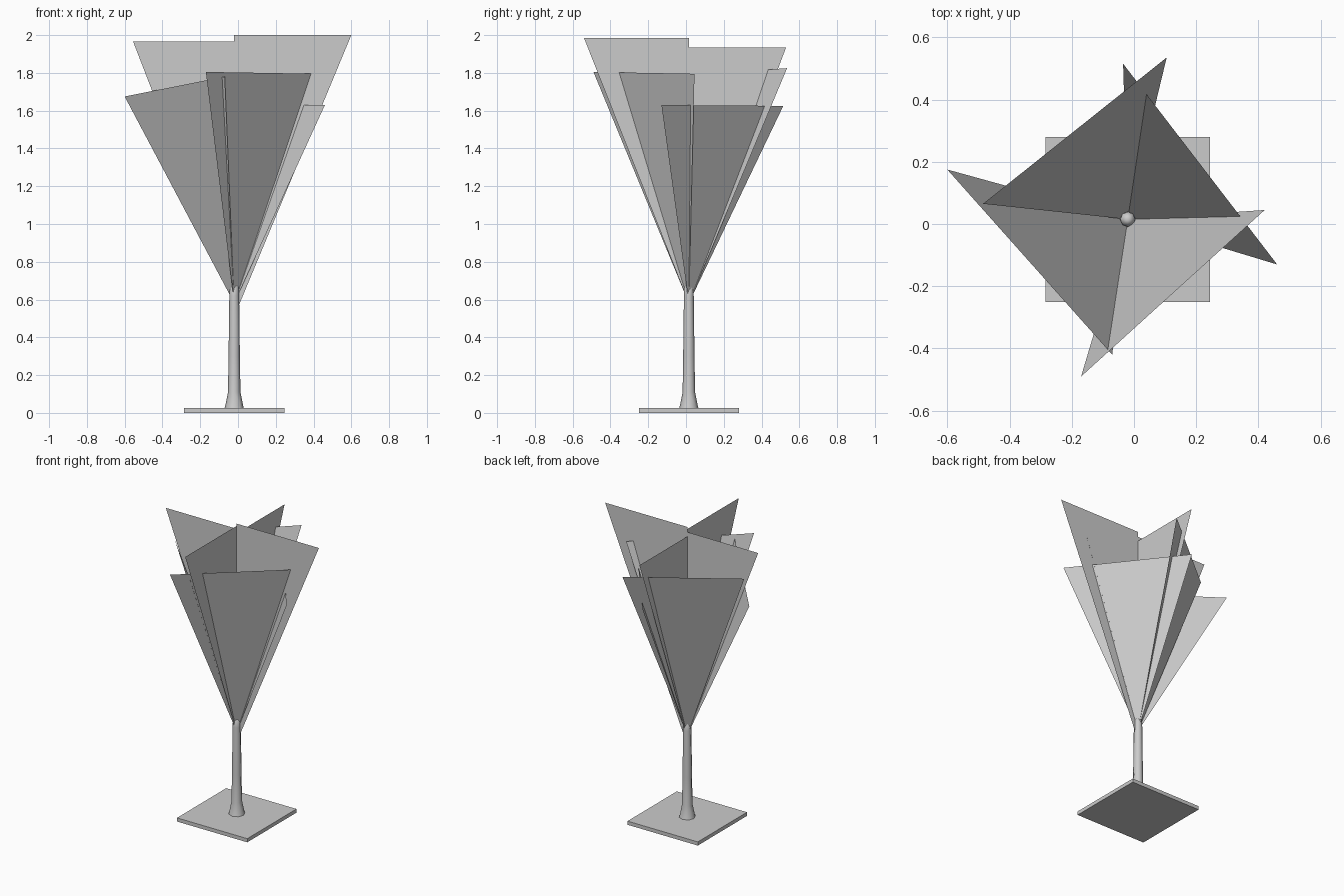
import bpy
from mathutils import Vector

cube = bpy.data.objects.get("Cube")
if cube:
    bpy.data.objects.remove(cube)

# One plain grey for the whole tree
grey = bpy.data.materials.new("light grey")
grey.use_nodes = True
COLOUR = (0.6, 0.6, 0.6, 1)
grey.diffuse_color = COLOUR
grey.node_tree.nodes["Principled BSDF"].inputs["Base Color"].default_value = COLOUR

AXIS = Vector((-0.02, 0.015, 0))


def sheet(name, *points):
    mesh = bpy.data.meshes.new(name)
    mesh.from_pydata(points, [], [range(len(points))])
    mesh.materials.append(grey)
    obj = bpy.data.objects.new(name, mesh)
    bpy.context.collection.objects.link(obj)
    return obj


# Square ground slab
bpy.ops.mesh.primitive_cube_add(size=1, location=(AXIS.x, AXIS.y, 0.0125))
slab = bpy.context.object
slab.name = "ground_slab"
slab.scale = (0.53, 0.53, 0.025)
slab.data.materials.append(grey)

# Flared eight-sided trunk, spun from a profile
profile = [(0.052, 0.02), (0.047, 0.04), (0.033, 0.11), (0.03, 0.3),
           (0.026, 0.62), (0.024, 0.67), (0, 0.7)]
mesh = bpy.data.meshes.new("trunk")
mesh.from_pydata([(r, 0, z) for r, z in profile],
                 [(i, i + 1) for i in range(len(profile) - 1)], [])
mesh.materials.append(grey)
trunk = bpy.data.objects.new("trunk", mesh)
bpy.context.collection.objects.link(trunk)
trunk.location = AXIS
spin = trunk.modifiers.new("spin", "SCREW")
spin.steps = spin.render_steps = 8
spin.use_merge_vertices = True
spin.use_normal_calculate = True
spin.use_smooth_shade = True

# Upright half sheets crossing on the trunk axis: offset, top, foot
for name, dx, dy, top, foot in [
        ("upright_leaf_left", 0.62, 0, 2.0, 0.51),
        ("upright_leaf_right", -0.535, 0, 1.965, 0.58),
        ("upright_leaf_back", 0, 0.515, 1.935, 0.58),
        ("upright_leaf_front", 0, -0.555, 1.985, 0.58)]:
    sheet(name, AXIS + Vector((0, 0, foot)), AXIS + Vector((dx, dy, top)),
          AXIS + Vector((0, 0, top)))

# Slanted triangular sheets forming the open cup of the crown
foot = AXIS + Vector((0, 0, 0.58))
for name, a, b in [
        ("slanted_leaf_back_right", (-0.485, 0.065, 1.79), (0.105, 0.535, 1.825)),
        ("slanted_leaf_back_left", (-0.035, 0.515, 1.625), (0.46, -0.13, 1.63)),
        ("slanted_leaf_front_left", (0.42, 0.045, 1.795), (-0.17, -0.49, 1.805)),
        ("slanted_leaf_front_right", (-0.07, -0.42, 1.78), (-0.6, 0.175, 1.675))]:
    sheet(name, foot, a, b)
